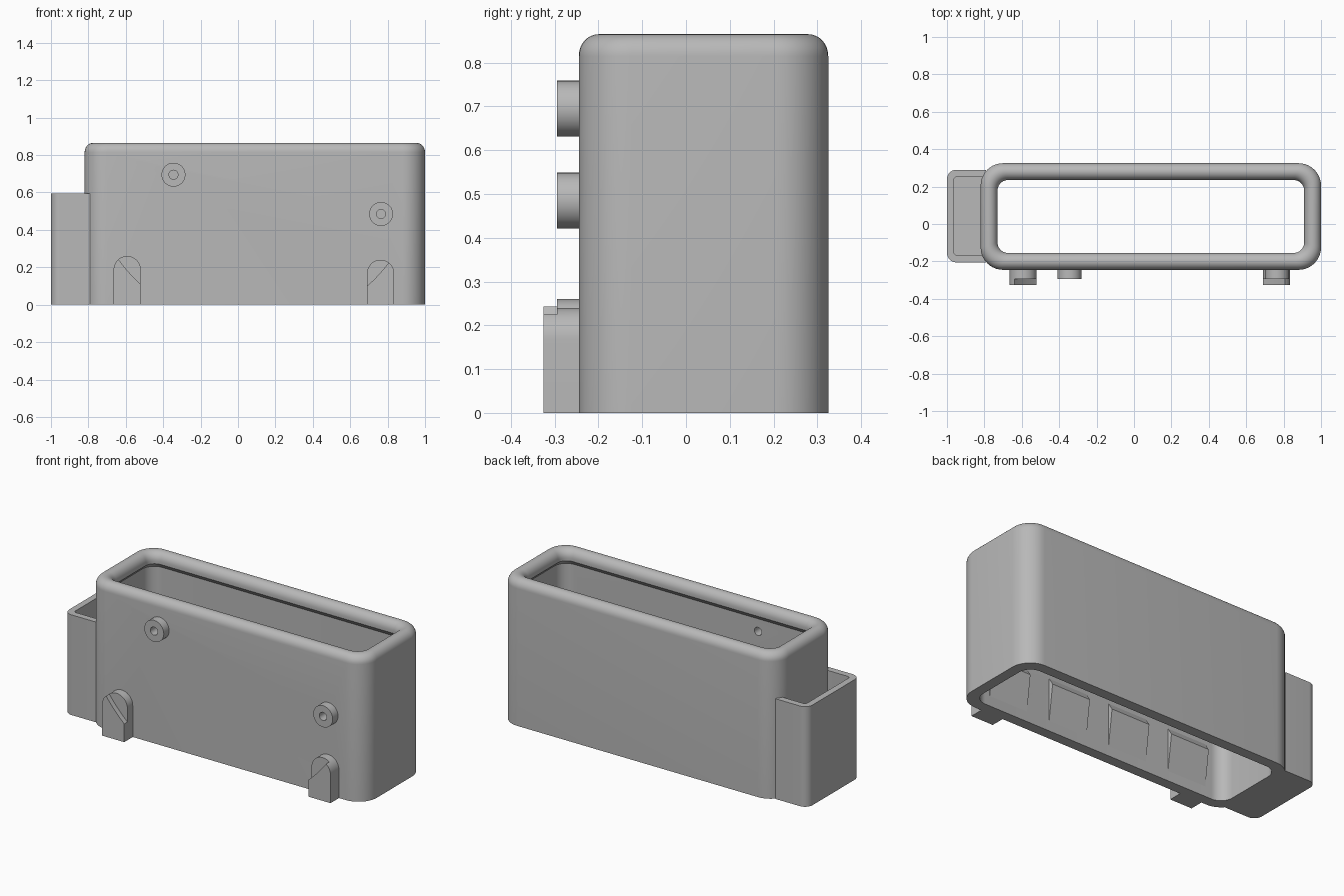
import bpy, bmesh, math
from mathutils import Vector

if "Cube" in bpy.data.objects:
    bpy.data.objects.remove(bpy.data.objects["Cube"])

grey = bpy.data.materials.new("plain grey")
grey.use_nodes = True
COLOUR = (0.48, 0.48, 0.48, 1)
grey.diffuse_color = COLOUR
grey.node_tree.nodes["Principled BSDF"].inputs["Base Color"].default_value = COLOUR

# Main extents of the sleeve
X0, X1, Y0, Y1, TOP = -0.82, 1.0, -0.245, 0.325, 0.865
WALL, RIM = 0.062, 0.09


def finish(name, bm):
    bmesh.ops.recalc_face_normals(bm, faces=bm.faces)
    mesh = bpy.data.meshes.new(name)
    bm.to_mesh(mesh)
    bm.free()
    mesh.materials.append(grey)
    obj = bpy.data.objects.new(name, mesh)
    bpy.context.collection.objects.link(obj)
    return obj


def activate(obj):
    bpy.ops.object.select_all(action='DESELECT')
    obj.select_set(True)
    bpy.context.view_layer.objects.active = obj


def smooth(obj):
    activate(obj)
    bpy.ops.object.shade_smooth_by_angle(angle=math.radians(35))


def cut(obj, cutter):
    cutter.hide_render = True
    mod = obj.modifiers.new("cut", 'BOOLEAN')
    mod.operation, mod.solver, mod.object = 'DIFFERENCE', 'EXACT', cutter
    activate(obj)
    bpy.ops.object.modifier_apply(modifier=mod.name)
    bpy.data.objects.remove(cutter)


def arc(cx, cy, r, start, end, steps=10):
    angles = [math.radians(start + (end - start) * i / steps) for i in range(steps + 1)]
    return [(cx + r * math.cos(a), cy + r * math.sin(a)) for a in angles]


def prism(name, points, direction):
    bm = bmesh.new()
    face = bm.faces.new([bm.verts.new(p) for p in points])
    ext = bmesh.ops.extrude_face_region(bm, geom=[face])
    moved = [g for g in ext["geom"] if isinstance(g, bmesh.types.BMVert)]
    bmesh.ops.translate(bm, verts=moved, vec=Vector(direction))
    return finish(name, bm)


def disc_along_y(name, x, z, r, y_front, y_back, steps=32):
    pts = [(px, y_front, pz) for px, pz in arc(x, z, r, 0, 360, steps)[:-1]]
    return prism(name, pts, (0, y_back - y_front, 0))


def rounded_ring(inset, z):
    r = 0.12 - 0.7 * inset
    a, b = X0 + inset + r, X1 - inset - r
    c, d = Y0 + inset + r, Y1 - inset - r
    pts = (arc(b, d, r, 0, 90) + arc(a, d, r, 90, 180)
           + arc(a, c, r, 180, 270) + arc(b, c, r, 270, 360))
    return [(x, y, z) for x, y in pts]


# Open sleeve: closed wall section with a round, overhanging rim
half = RIM / 2
section = [(0, 0)]
section += [(half + (x * half), TOP - 0.05 + z * 0.05) for x, z in arc(0, 0, 1, 180, 0, 16)]
section += [(RIM, 0.80), (WALL, 0.77), (WALL, 0)]
bm = bmesh.new()
rings = [[bm.verts.new(p) for p in rounded_ring(*s)] for s in section]
for ring, following in zip(rings, rings[1:] + rings[:1]):
    for i in range(len(ring)):
        j = (i + 1) % len(ring)
        bm.faces.new((ring[i], ring[j], following[j], following[i]))
sleeve = finish("sleeve", bm)

# Drilled bosses on the front
for side, x, z in (("right", -0.345, 0.695), ("left", 0.765, 0.485)):
    boss = disc_along_y(side + "_boss", x, z, 0.064, -0.295, Y0 + 0.005)
    cut(boss, disc_along_y("drill", x, z, 0.024, -0.4, -0.1))
    cut(sleeve, disc_along_y("drill", x, z, 0.024, -0.4, -0.1))
    smooth(boss)
smooth(sleeve)

# Arched feet, each notched by one large shared round seat
for side, x, height in (("right", -0.5925, 0.26), ("left", 0.7625, 0.24)):
    r = 0.0725
    outline = [(x - r, 0), (x + r, 0)] + arc(x, height - r, r, 0, 180, 24)
    foot = prism(side + "_foot", [(px, -0.325, pz) for px, pz in outline], (0, 0.085, 0))
    cut(foot, disc_along_y("seat_cutter", 0.09, 0.77, 0.90, -0.4, -0.295, 160))
    smooth(foot)

# Side pocket: U-shaped wall with a floor
BX, BY0, BY1, JOIN, T = -1.0, -0.205, 0.29, -0.79, 0.038


def pocket_outline(t, r):
    return ([(JOIN, BY1 - t)] + arc(BX + t + r, BY1 - t - r, r, 90, 180)
            + arc(BX + t + r, BY0 + t + r, r, 180, 270) + [(JOIN, BY0 + t)])


outer, inner = pocket_outline(0, 0.05), pocket_outline(T, 0.015)
smooth(prism("pocket_wall", [(x, y, 0) for x, y in outer + inner[::-1]], (0, 0, 0.595)))
prism("pocket_floor", [(x, y, 0) for x, y in pocket_outline(0.002, 0.048)], (0, 0, 0.04))

# Tapered ribs on the inside of the front wall
inside = Y0 + WALL - 0.004
for i in range(4):
    x = 0.095 + (i - 1.5) * 0.405 - 0.127
    prism("inner_rib_%d" % (i + 1),
          [(x, inside, 0.03), (x, inside + 0.032, 0.27), (x, inside, 0.32)], (0.254, 0, 0))
